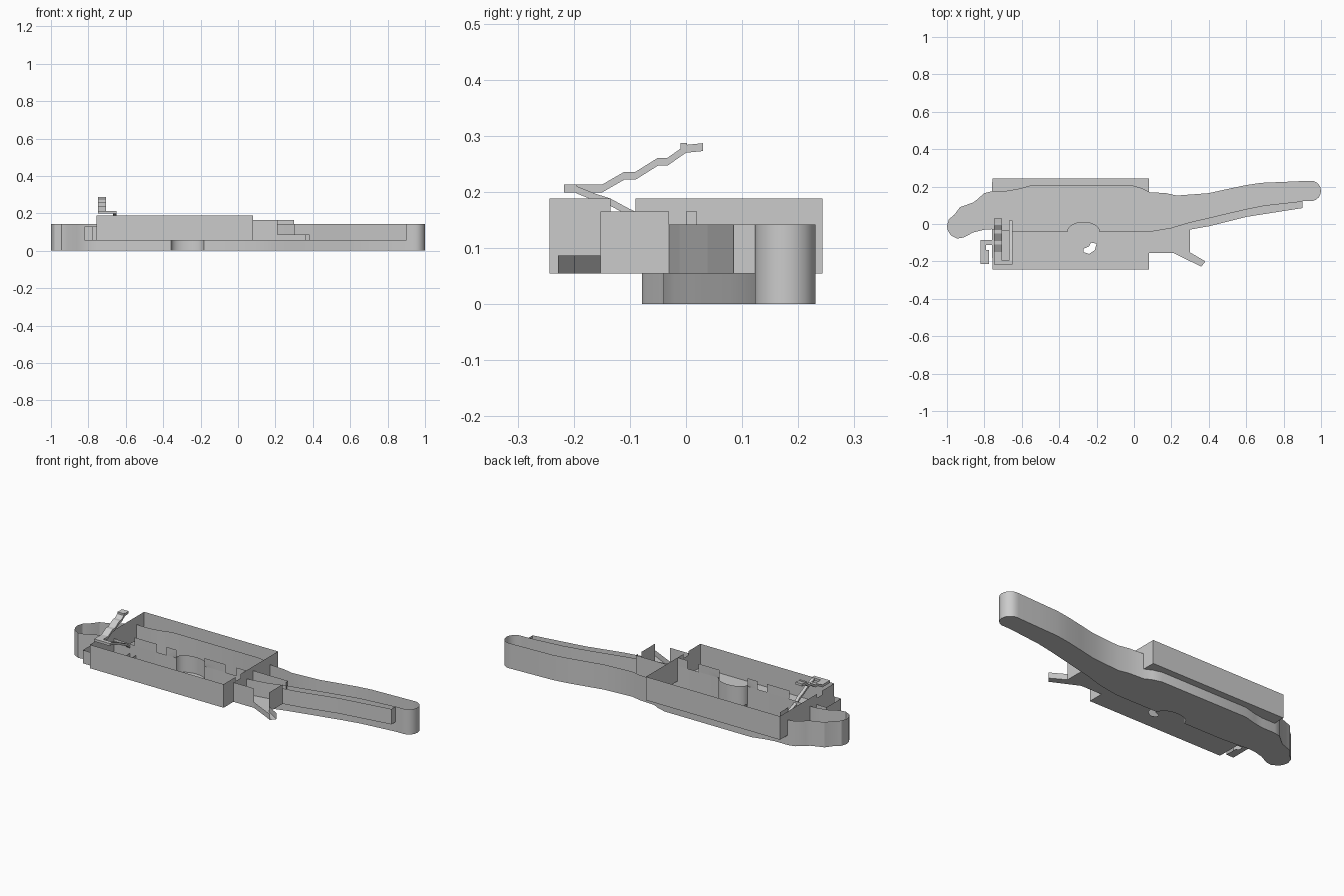
import bpy, bmesh, math

if "Cube" in bpy.data.objects:
    bpy.data.objects.remove(bpy.data.objects["Cube"])


def finish(name, bm, smooth=False):
    bmesh.ops.remove_doubles(bm, verts=bm.verts, dist=1e-4)
    bmesh.ops.recalc_face_normals(bm, faces=bm.faces)
    me = bpy.data.meshes.new(name)
    bm.to_mesh(me)
    bm.free()
    ob = bpy.data.objects.new(name, me)
    bpy.context.collection.objects.link(ob)
    if smooth:
        bpy.ops.object.select_all(action='DESELECT')
        ob.select_set(True)
        bpy.context.view_layer.objects.active = ob
        bpy.ops.object.shade_smooth_by_angle(angle=math.radians(30))
    return ob


def add_wall(bm, pts, z0, z1, closed=False):
    """Thin sheet standing on a plan path."""
    lo = [bm.verts.new((x, y, z0)) for x, y in pts]
    hi = [bm.verts.new((x, y, z1)) for x, y in pts]
    n = len(pts)
    for i in range(n if closed else n - 1):
        j = (i + 1) % n
        bm.faces.new((lo[i], lo[j], hi[j], hi[i]))


def add_plate(bm, loops, z):
    """Flat sheet from an outline and optional holes."""
    edges = []
    for pts in loops:
        vs = [bm.verts.new((x, y, z)) for x, y in pts]
        edges += [bm.edges.new((vs[i], vs[(i + 1) % len(vs)])) for i in range(len(vs))]
    bmesh.ops.triangle_fill(bm, use_beauty=True, edges=edges)


def walls(name, paths, smooth=False):
    bm = bmesh.new()
    for pts, z0, z1 in paths:
        add_wall(bm, pts, z0, z1)
    return finish(name, bm, smooth)


def plate(name, loops, z):
    bm = bmesh.new()
    add_plate(bm, loops, z)
    return finish(name, bm)


def strip(name, profile, x0, x1, t):
    """Folded bar: a y-z path with thickness, extruded along x."""
    ring = [(y, z + t / 2) for y, z in profile] + [(y, z - t / 2) for y, z in reversed(profile)]
    bm = bmesh.new()
    a = [bm.verts.new((x0, y, z)) for y, z in ring]
    b = [bm.verts.new((x1, y, z)) for y, z in ring]
    n, m = len(ring), len(profile)
    for i in range(n):
        bm.faces.new((a[i], a[(i + 1) % n], b[(i + 1) % n], b[i]))
    for s in (a, b):
        for i in range(m - 1):
            bm.faces.new((s[i], s[i + 1], s[n - 2 - i], s[n - 1 - i]))
    finish(name, bm)


LEDGE, RIM, TOP = 0.055, 0.142, 0.188

# Plan curves of the main tray
back = [(-1, -0.01), (-0.99, 0.025), (-0.96, 0.05), (-0.93, 0.09), (-0.86, 0.115),
        (-0.84, 0.13), (-0.8, 0.165), (-0.76, 0.175), (-0.68, 0.175), (-0.62, 0.185),
        (-0.55, 0.204), (-0.01, 0.204), (0.04, 0.19), (0.08, 0.17), (0.17, 0.165),
        (0.23, 0.152), (0.4, 0.165), (0.5, 0.187), (0.6, 0.208), (0.68, 0.22), (0.8, 0.225)]
tip = [(0.945 + 0.055 * math.cos(math.radians(a)), 0.177 + 0.055 * math.sin(math.radians(a)))
       for a in range(100, -101, -20)]
handle_front = [(0.9, 0.122), (0.7, 0.1), (0.6, 0.08), (0.5, 0.057), (0.4, 0.033),
                (0.3, 0.01), (0.2, -0.02), (0.08, -0.04)]
arc = [(-0.27 + 0.087 * math.cos(math.radians(a)), -0.04 + 0.052 * math.sin(math.radians(a)))
       for a in range(0, 181, 15)]
left_front = [(-0.6, -0.04), (-0.76, -0.028), (-0.8, -0.03), (-0.86, -0.045),
              (-0.91, -0.072), (-0.945, -0.078), (-0.98, -0.06), (-0.995, -0.035)]
outline = back + tip + handle_front + arc + left_front

# Main tray: floor and rim wall
bm = bmesh.new()
add_plate(bm, [outline], 0)
add_wall(bm, outline, 0, RIM, True)
finish("main_tray", bm, True)

# Box walls with a slot in both ends
xl, xr, yf, yb = -0.757, 0.08, -0.243, 0.243
paths = [([(xl, yf), (xr, yf)], LEDGE, TOP), ([(xl, yb), (xr, yb)], LEDGE, TOP)]
for x in (xl, xr):
    paths += [([(x, yf), (x, -0.135)], LEDGE, TOP),
              ([(x, -0.135), (x, -0.09)], LEDGE, 0.165),
              ([(x, -0.09), (x, yb)], LEDGE, TOP)]
walls("box_walls", paths)

# Box ledges outside the tray
slot = [(-0.27, -0.15), (-0.24, -0.16), (-0.21, -0.14), (-0.2, -0.105),
        (-0.23, -0.1), (-0.24, -0.12), (-0.27, -0.132)]
plate("front_ledge", [[(xl, yf), (xr, yf), (xr, -0.04)] + arc + left_front[:2], slot], LEDGE)
plate("back_ledge", [[(xl, yb), (xr, yb), (xr, 0.17)] + back[12:6:-1]], LEDGE)

# Raised tabs on the partition between tray and front ledge
walls("partition_tabs", [([(a, -0.04), (b, -0.04)], RIM, TOP)
                         for a, b in ((-0.62, -0.48), (-0.42, -0.357), (-0.183, -0.05), (0.02, 0.08))]
      + [(arc, RIM, 0.15)], True)

# Side bay, spout and handle channel share one floor
plate("channel_floor", [[(0.08, -0.155), (0.21, -0.155), (0.36, -0.228), (0.382, -0.2),
                         (0.3, -0.152), (0.3, -0.03), (0.4, -0.012), (0.6, 0.038), (0.9, 0.085)]
                        + handle_front], LEDGE)
walls("bay_walls", [([(0.08, -0.155), (0.21, -0.155)], LEDGE, 0.165),
                    ([(0.3, -0.152), (0.3, -0.03)], LEDGE, 0.165),
                    ([(0.08, 0.02), (0.3, 0.02), (0.3, 0.0)], LEDGE, 0.165)])
walls("spout_walls", [([(0.21, -0.155), (0.36, -0.228)], LEDGE, 0.087),
                      ([(0.382, -0.2), (0.3, -0.152)], LEDGE, 0.087)])
walls("channel_wall", [([(0.3, -0.03), (0.4, -0.012), (0.6, 0.038), (0.9, 0.085), (0.9, 0.122)],
                        LEDGE, RIM)])

# Small hooked bracket on the left end
hook = [(xl, -0.085), (-0.82, -0.085), (-0.82, -0.215), (-0.775, -0.215), (-0.775, -0.145),
        (xl, -0.145), (xl, -0.112), (-0.788, -0.112), (-0.788, -0.14), (-0.8, -0.14)]
plate("hook_floor", [[(xl, -0.085), (-0.82, -0.085), (-0.82, -0.215), (-0.775, -0.215),
                      (-0.775, -0.14), (-0.79, -0.14), (-0.79, -0.112), (xl, -0.112)]], LEDGE)
walls("hook_wall", [(hook[:4], LEDGE, 0.13)])

# Slim rib inside the tray and guide inside the box
walls("tray_rib", [([(-0.392, 0.12), (-0.378, 0.12), (-0.36, -0.02), (-0.372, -0.02),
                     (-0.392, 0.12)], 0, 0.05)])
walls("box_guide", [([(-0.61, -0.12), (-0.61, 0.03)], LEDGE, 0.09),
                    ([(-0.65, -0.19), (-0.65, 0.01)], LEDGE, 0.09)])

# Folded lever: rising arm, cross bar, descending arm
strip("lever_arm", [(-0.217, 0.206), (-0.15, 0.206), (-0.11, 0.229), (-0.09, 0.229),
                    (-0.05, 0.254), (-0.033, 0.254), (0.0, 0.277), (0.03, 0.28)], -0.748, -0.707, 0.014)
strip("lever_tip", [(-0.01, 0.28), (0.002, 0.28)], -0.748, -0.707, 0.014)
strip("lever_cross_bar", [(-0.217, 0.206), (-0.195, 0.206)], -0.71, -0.65, 0.014)
strip("lever_lower_arm", [(-0.195, 0.204), (-0.16, 0.19), (-0.135, 0.182), (-0.1, 0.163),
                          (-0.06, 0.145), (-0.03, 0.12), (0.02, 0.1)], -0.668, -0.65, 0.013)
